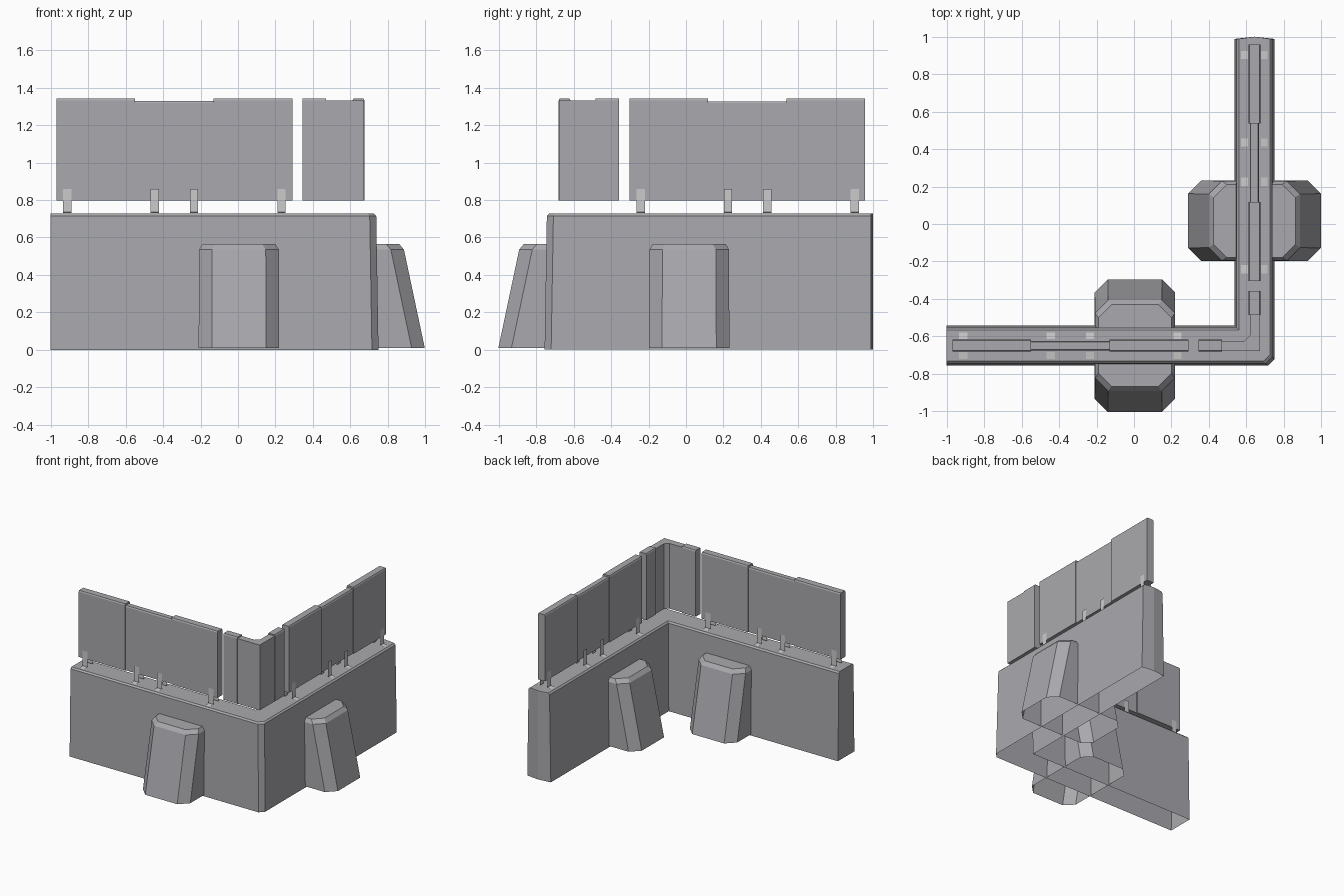
import bpy, bmesh

if "Cube" in bpy.data.objects:
    bpy.data.objects.remove(bpy.data.objects["Cube"])

MX, MY = 0.643, 0.649          # centre lines of the side and front arms


def paint(name, rgb):
    m = bpy.data.materials.new(name)
    m.diffuse_color = (*rgb, 1)
    m.use_nodes = True
    m.node_tree.nodes["Principled BSDF"].inputs["Base Color"].default_value = m.diffuse_color
    return m


CONCRETE = paint("dark_grey", (0.40, 0.40, 0.425))
STEEL = paint("light_grey", (0.62, 0.62, 0.60))


def finish(name, bm, mat=CONCRETE):
    bmesh.ops.recalc_face_normals(bm, faces=bm.faces)
    me = bpy.data.meshes.new(name)
    bm.to_mesh(me)
    bm.free()
    me.materials.append(mat)
    ob = bpy.data.objects.new(name, me)
    bpy.context.collection.objects.link(ob)
    return ob


def loft(bm, rings, bottom=True):
    """Skin a stack of (x, y, z) rings and close the top."""
    loops = [[bm.verts.new(p) for p in r] for r in rings]
    n = len(loops[0])
    for a, b in zip(loops, loops[1:]):
        for i in range(n):
            j = (i + 1) % n
            bm.faces.new((a[i], a[j], b[j], b[i]))
    bm.faces.new(loops[-1])
    if bottom:
        bm.faces.new(loops[0][::-1])


def place(arm, u, v):
    """u runs along the arm, v is across it (positive = outside)."""
    return (u, -MY - v) if arm == "front" else (MX + v, u)


# L-shaped wall base, open underneath, leaning in slightly
def wall_ring(z, i):
    h, c = 0.107 - i, 0.035
    ox, oy, nx, ny = MX + h, MY + h, MX - h, MY - h
    return [(x, y, z) for x, y in [
        (-1, -oy), (ox - c, -oy), (ox, -oy + c), (ox, 0.988), (MX, 1.0),
        (nx, 0.988), (nx, -ny), (-1, -ny)]]


bm = bmesh.new()
loft(bm, [wall_ring(0, 0), wall_ring(0.715, 0.012), wall_ring(0.727, 0.024)], False)
finish("wall_base", bm)


# Sloped buttresses straddling each arm
def buttress(arm, centre):
    def ring(z, u, v, c=0.07):
        pts = [(u, v - c), (u - c, v), (c - u, v), (-u, v - c),
               (-u, c - v), (c - u, -v), (u - c, -v), (u, c - v)]
        return [(*place(arm, centre + a, b), z) for a, b in pts]
    bm = bmesh.new()
    loft(bm, [ring(0.01, 0.215, 0.354), ring(0.535, 0.213, 0.243),
              ring(0.565, 0.195, 0.218)], False)
    finish(arm + "_buttress", bm)


# Upper panels: thicker taller end sections with a thin middle
def slab(bm, arm, u0, u1, half, top):
    def ring(z, i):
        pts = [(u0, -half + i), (u1, -half + i), (u1, half - i), (u0, half - i)]
        return [(*place(arm, a, b), z) for a, b in pts]
    loft(bm, [ring(0.797, 0), ring(top - 0.01, 0), ring(top, 0.005)])


def panel(arm, start):
    bm = bmesh.new()
    for k in range(3):
        u = start + k * 0.42
        thin = k == 1
        slab(bm, arm, u, u + 0.42, 0.025 if thin else 0.032, 1.328 if thin else 1.342)
    finish(arm + "_panel", bm)


# Folded sheet brackets on both faces of a panel
def brackets(arm, positions):
    bm = bmesh.new()
    for u in positions:
        for s in (-1, 1):
            rows = [[bm.verts.new((*place(arm, u + d, s * v), z)) for d in (-0.022, 0.022)]
                    for v, z in ((0.034, 0.86), (0.034, 0.735), (0.071, 0.731))]
            for a, b in zip(rows, rows[1:]):
                bm.faces.new((a[0], a[1], b[1], b[0]))
    finish(arm + "_brackets", bm, STEEL)


for arm, centre, start, spots in (
        ("front", 0.005, -0.97, (-0.912, -0.445, -0.235, 0.232)),
        ("side", 0.017, -0.303, (-0.242, 0.225, 0.435, 0.902))):
    buttress(arm, centre)
    panel(arm, start)
    brackets(arm, spots)

# Corner panel: thick leg ends, and an L joint with a chamfered inner corner
bm = bmesh.new()
slab(bm, "front", 0.345, 0.47, 0.032, 1.342)
slab(bm, "side", -0.485, -0.358, 0.032, 1.342)
ox, oy, nx, ny, c = MX + 0.03, MY + 0.03, MX - 0.025, MY - 0.025, 0.03
joint = [(0.47, -oy), (ox, -oy), (ox, -0.485), (nx, -0.485),
         (nx, -ny + c), (nx - c, -ny), (0.47, -ny)]
loft(bm, [[(x, y, z) for x, y in joint] for z in (0.797, 1.332)])
finish("corner_panel", bm)
